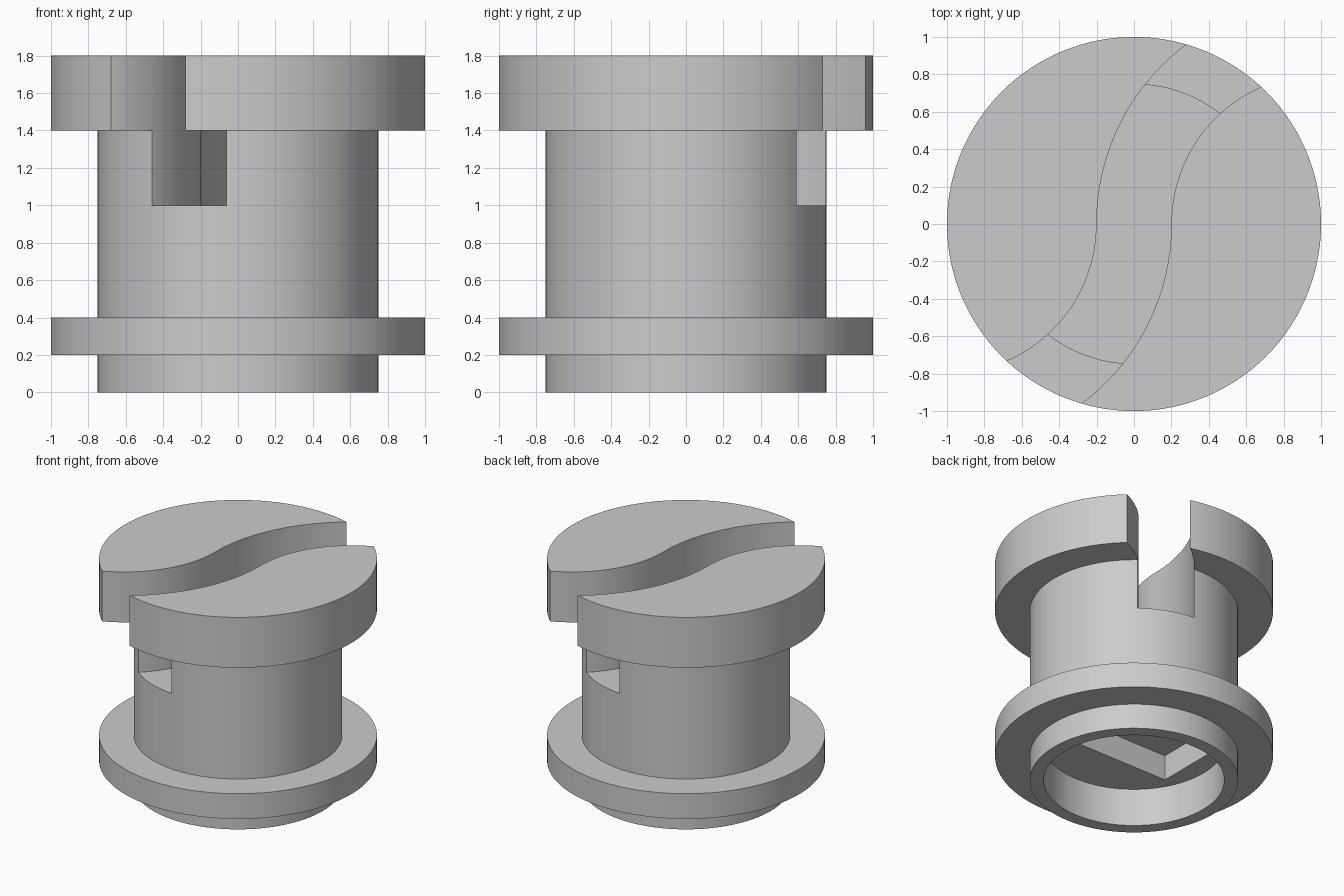
import bpy
import bmesh
from math import radians, sin, cos, pi

cube = bpy.data.objects.get("Cube")
if cube:
    bpy.data.objects.remove(cube, do_unlink=True)

SEGMENTS = 128

gray = bpy.data.materials.new("plain gray")
gray.use_nodes = True
color = (0.6, 0.6, 0.6, 1.0)
gray.diffuse_color = color
gray.node_tree.nodes["Principled BSDF"].inputs["Base Color"].default_value = color


def finish(name, bm):
    bmesh.ops.recalc_face_normals(bm, faces=bm.faces)
    mesh = bpy.data.meshes.new(name)
    bm.to_mesh(mesh)
    bm.free()
    mesh.materials.append(gray)
    obj = bpy.data.objects.new(name, mesh)
    bpy.context.collection.objects.link(obj)
    return obj


def lathe(name, profile):
    """Turn (radius, height) points around z, with a flat cap at each end."""
    bm = bmesh.new()
    rings = [[bm.verts.new((r * cos(2 * pi * i / SEGMENTS), r * sin(2 * pi * i / SEGMENTS), z))
              for i in range(SEGMENTS)] for r, z in profile]
    for low, high in zip(rings, rings[1:]):
        for i in range(SEGMENTS):
            j = (i + 1) % SEGMENTS
            bm.faces.new((low[i], low[j], high[j], high[i]))
    bm.faces.new(rings[0])
    bm.faces.new(rings[-1])
    return finish(name, bm)


def prism(name, outline, bottom, top):
    bm = bmesh.new()
    face = bm.faces.new([bm.verts.new((x, y, bottom)) for x, y in outline])
    side = bmesh.ops.extrude_face_region(bm, geom=[face])["geom"]
    verts = [v for v in side if isinstance(v, bmesh.types.BMVert)]
    bmesh.ops.translate(bm, verts=verts, vec=(0, 0, top - bottom))
    return finish(name, bm)


def cut(target, cutter):
    cutter.hide_render = True
    mod = target.modifiers.new("cut", "BOOLEAN")
    mod.operation = "DIFFERENCE"
    mod.solver = "EXACT"
    mod.object = cutter
    bpy.context.view_layer.objects.active = target
    bpy.ops.object.modifier_apply(modifier=mod.name)
    bpy.data.objects.remove(cutter, do_unlink=True)


# Turned body: hollow foot, flange, barrel and wide head
body = lathe("slotted_plug", [
    (0.65, 0.3), (0.65, 0), (0.75, 0), (0.75, 0.2), (1, 0.2), (1, 0.4),
    (0.75, 0.4), (0.75, 1.4), (1, 1.4), (1, 1.8)])

# S-shaped slot: two arcs per wall, the second wall is the first turned half around
STEPS = 32


def arc(radius):
    angles = [radians(180 - 80 * i / STEPS) for i in range(STEPS + 1)]
    return [(1 + radius * cos(a), radius * sin(a)) for a in angles]


outer, inner = arc(1.2), arc(0.8)
wall = [(-x, -y) for x, y in reversed(inner)] + outer[1:]
outline = wall + [(-x, -y) for x, y in wall]
cut(body, prism("slot_cutter", outline, 1.0, 2.0))

# Rectangular pocket in the ceiling of the hollow foot
pocket = [(-0.5, -0.25), (0.5, -0.25), (0.5, 0.25), (-0.5, 0.25)]
cut(body, prism("pocket_cutter", pocket, 0.1, 0.5))

# Smooth round walls, crisp edges
bpy.ops.object.select_all(action="DESELECT")
body.select_set(True)
bpy.context.view_layer.objects.active = body
bpy.ops.object.shade_smooth_by_angle(angle=radians(30))
